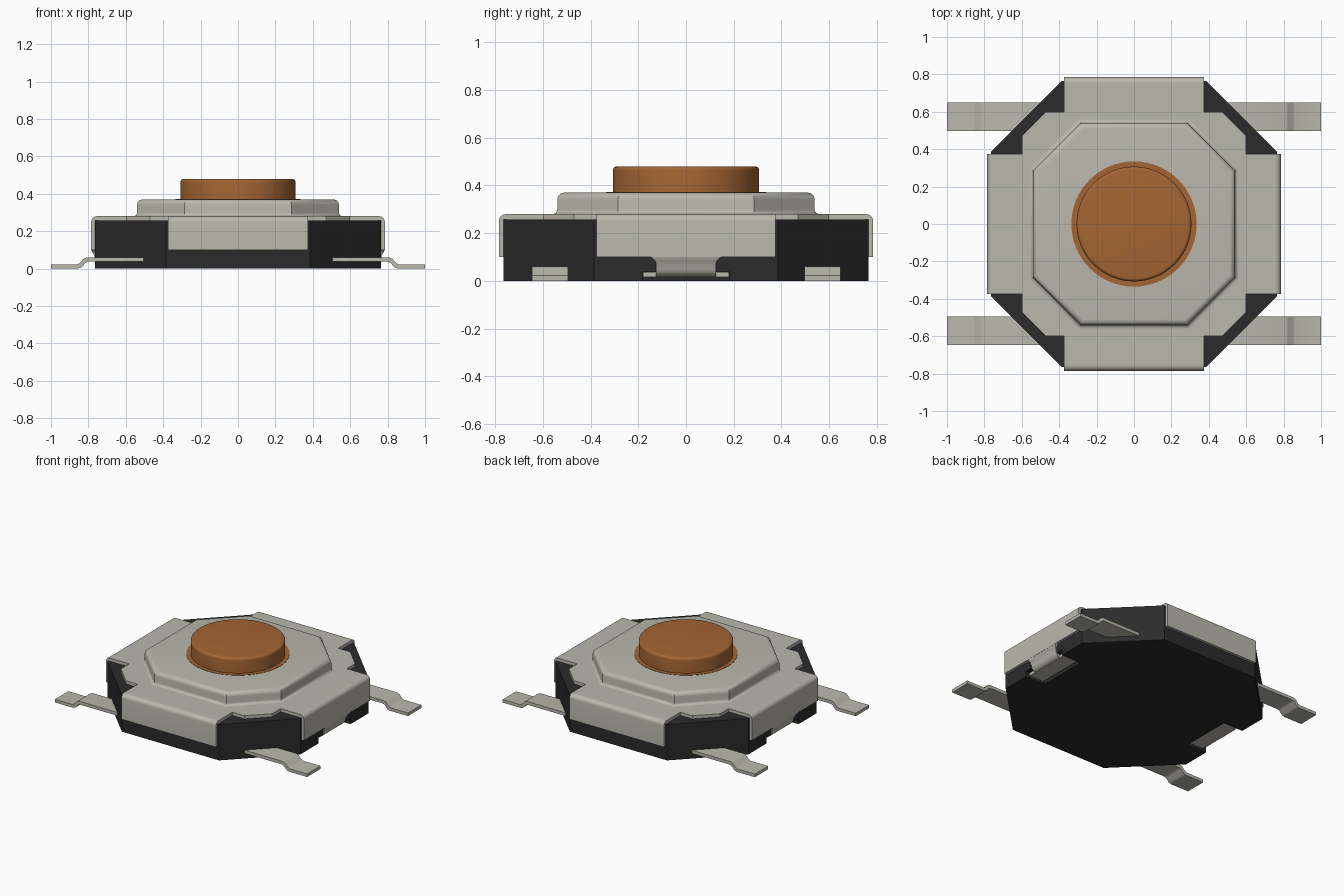
import bpy, bmesh, math
from mathutils import Matrix

old = bpy.data.objects.get("Cube")
if old:
    bpy.data.objects.remove(old, do_unlink=True)


def material(name, rgb, rough):
    m = bpy.data.materials.new(name)
    m.use_nodes = True
    m.diffuse_color = (*rgb, 1)
    b = m.node_tree.nodes["Principled BSDF"]
    b.inputs["Base Color"].default_value = (*rgb, 1)
    b.inputs["Roughness"].default_value = rough
    return m


METAL = material("brushed metal", (0.49, 0.48, 0.42), 0.5)
BLACK = material("black plastic", (0.024, 0.024, 0.024), 0.6)
ORANGE = material("orange plastic", (0.37, 0.13, 0.033), 0.5)


def finish(bm, name, mat, smooth=True, turn=0):
    bmesh.ops.recalc_face_normals(bm, faces=bm.faces)
    bm.transform(Matrix.Rotation(turn, 4, 'Z'))
    me = bpy.data.meshes.new(name)
    bm.to_mesh(me)
    bm.free()
    me.materials.append(mat)
    ob = bpy.data.objects.new(name, me)
    bpy.context.collection.objects.link(ob)
    if smooth:
        bpy.ops.object.select_all(action='DESELECT')
        ob.select_set(True)
        bpy.context.view_layer.objects.active = ob
        bpy.ops.object.shade_smooth_by_angle(angle=math.radians(35))
    return ob


def loft(bm, rings):
    """Join equal-length rings of 3D points and cap both ends."""
    vs = [[bm.verts.new(p) for p in r] for r in rings]
    n = len(vs[0])
    for a, b in zip(vs, vs[1:]):
        for i in range(n):
            j = (i + 1) % n
            bm.faces.new((a[i], a[j], b[j], b[i]))
    bm.faces.new(vs[0][::-1])
    bm.faces.new(vs[-1])


def slab(bm, outline, z0, z1):
    loft(bm, [[(x, y, z) for x, y in outline] for z in (z0, z1)])


def extrude_y(bm, profile, y0, y1):
    loft(bm, [[(x, y, z) for x, z in profile] for y in (y0, y1)])


def four_way(quarter):
    """Repeat a corner outline around the four quadrants."""
    out = []
    for k in range(4):
        for x, y in quarter:
            for _ in range(k):
                x, y = -y, x
            out.append((x, y))
    return out


def octagon(h, c):
    return four_way([(h, c), (c, h)])


def arc(cx, cz, r, a0, a1, n=6):
    return [(cx + r * math.cos(math.radians(a0 + (a1 - a0) * i / n)),
             cz + r * math.sin(math.radians(a0 + (a1 - a0) * i / n))) for i in range(n + 1)]


# Plastic base in three layers, the lower two notched on both sides for the clips
H, C = 0.765, 0.385


def notched(steps):
    side = [(H, -C)] + [(x, -y) for x, y in steps] + [(x, y) for x, y in steps[::-1]] + [(H, C)]
    half = side + [(C, H)]
    return half + [(-C, H)] + [(-x, -y) for x, y in side] + [(-C, -H), (C, -H)]


bm = bmesh.new()
slab(bm, notched([(H, 0.182), (0.61, 0.182)]), 0, 0.04)
slab(bm, notched([(H, 0.128), (0.73, 0.128)]), 0.04, 0.1)
slab(bm, octagon(H, C), 0.1, 0.257)
finish(bm, "base_body", BLACK, smooth=False)

# Flat cover plate with notched corners
bm = bmesh.new()
slab(bm, four_way([(0.755, 0.375), (0.60, 0.375), (0.60, 0.47),
                   (0.47, 0.60), (0.375, 0.60), (0.375, 0.755)]), 0.257, 0.28)
finish(bm, "cover_plate", METAL, smooth=False)

# Raised octagonal step: fillet at the foot, rounded shoulder
bm = bmesh.new()
section = arc(0.02, 0.30, 0.02, 270, 180) + arc(-0.03, 0.34, 0.03, 0, 90)
rings = []
for t, z in section:
    rings.append([(x, y, z) for x, y in octagon(0.54 + t, 0.285 + t * (math.sqrt(2) - 1))])
loft(bm, rings)
finish(bm, "raised_step", METAL)

# Folded flaps on the four sides
flap = ([(0.765, 0.1), (0.785, 0.1)] + arc(0.755, 0.25, 0.03, 0, 90)
        + [(0.74, 0.28), (0.74, 0.257), (0.765, 0.25)])
for k, name in enumerate(("left", "back", "right", "front")):
    bm = bmesh.new()
    extrude_y(bm, flap, -0.375, 0.375)
    finish(bm, name + "_flap", METAL, turn=k * math.pi / 2)

# Clips curling from the side flaps under the base: x, z, half width
clip = [(0.785, 0.105, 0.16), (0.783, 0.097, 0.142), (0.777, 0.085, 0.13),
        (0.768, 0.07, 0.125), (0.764, 0.05, 0.125), (0.757, 0.033, 0.125),
        (0.743, 0.021, 0.125), (0.725, 0.016, 0.125)]
for name, turn in (("left", 0), ("right", math.pi)):
    bm = bmesh.new()
    rings = []
    for i, (x, z, w) in enumerate(clip):
        a = math.radians(90) * max(0, i - 3) / 4
        dx, dz = -0.02 * math.cos(a), 0.02 * math.sin(a)
        rings.append([(x, -w, z), (x, w, z), (x + dx, w, z + dz), (x + dx, -w, z + dz)])
    loft(bm, rings)
    slab(bm, [(0.62, -0.18), (0.735, -0.18), (0.735, 0.18), (0.62, 0.18)], 0.016, 0.037)
    finish(bm, name + "_clip", METAL, turn=turn)

# Four cranked solder legs
leg = [(0.45, 0.037), (0.80, 0.037), (0.815, 0.031), (0.838, 0.006), (0.855, 0), (1, 0),
       (1, 0.022), (0.862, 0.022), (0.848, 0.028), (0.825, 0.053), (0.808, 0.06), (0.45, 0.06)]
for side, sx in (("left", 1), ("right", -1)):
    for end, y in (("front", -0.57), ("back", 0.573)):
        bm = bmesh.new()
        extrude_y(bm, [(sx * x, z) for x, z in leg], y - 0.076, y + 0.076)
        finish(bm, f"{end}_{side}_leg", METAL)


# Round push button and the thin collar around it
def turned(name, profile, mat, n=64):
    bm = bmesh.new()
    loft(bm, [[(r * math.cos(2 * math.pi * i / n), r * math.sin(2 * math.pi * i / n), z)
               for i in range(n)] for r, z in profile])
    finish(bm, name, mat)


turned("button_collar", [(0.335, 0.366), (0.335, 0.372)], ORANGE)
turned("button", [(0.307, 0.36)] + arc(0.289, 0.462, 0.018, 0, 90), ORANGE)
